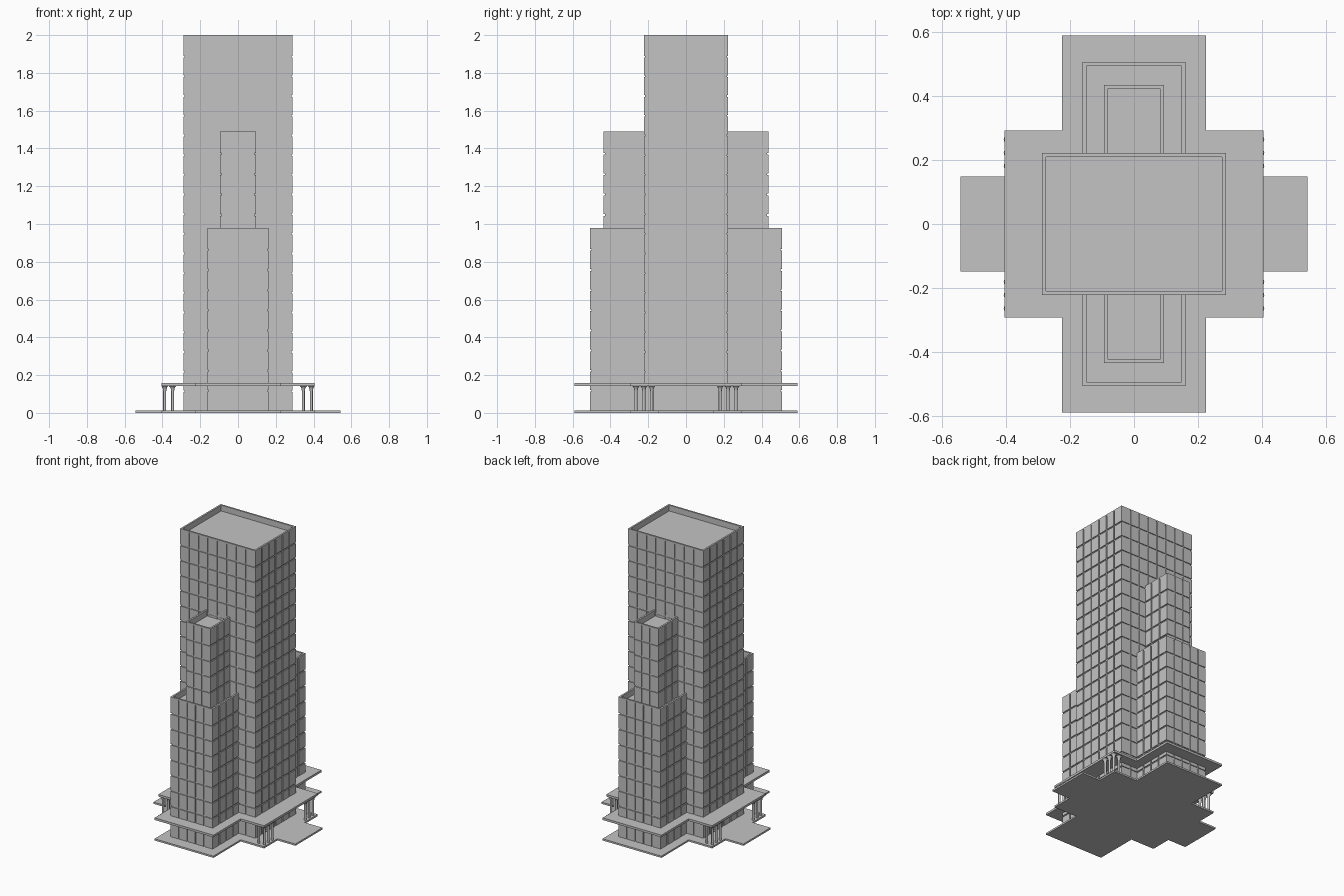
import bpy
import bmesh
import math
from mathutils import Matrix

GAP, DEPTH, RIM, SUNK = 0.009, 0.006, 0.012, 0.04

old = bpy.data.objects.get("Cube")
if old:
    bpy.data.objects.remove(old, do_unlink=True)

grey = bpy.data.materials.new("concrete grey")
grey.use_nodes = True
COLOUR = (0.55, 0.55, 0.55, 1)
grey.diffuse_color = COLOUR
grey.node_tree.nodes["Principled BSDF"].inputs["Base Color"].default_value = COLOUR


def finish(bm, name):
    bmesh.ops.recalc_face_normals(bm, faces=bm.faces)
    mesh = bpy.data.meshes.new(name)
    bm.to_mesh(mesh)
    bm.free()
    mesh.materials.append(grey)
    obj = bpy.data.objects.new(name, mesh)
    bpy.context.collection.objects.link(obj)
    return obj


def add_box(bm, x0, x1, y0, y1, z0, z1):
    centre = Matrix.Translation(((x0 + x1) / 2, (y0 + y1) / 2, (z0 + z1) / 2))
    size = Matrix.Diagonal((x1 - x0, y1 - y0, z1 - z0, 1))
    bmesh.ops.create_cube(bm, size=1, matrix=centre @ size)


def spans(a, b, count):
    """Split a..b into equal strips with grooves between them."""
    step = (b - a) / count
    for i in range(count):
        lo = a + i * step + (GAP / 2 if i else 0)
        hi = a + (i + 1) * step - (GAP / 2 if i < count - 1 else 0)
        yield lo, hi


def add_ring(bm, x0, x1, y0, y1, z0, z1, t):
    add_box(bm, x0, x1, y0, y0 + t, z0, z1)
    add_box(bm, x0, x1, y1 - t, y1, z0, z1)
    add_box(bm, x0, x0 + t, y0 + t, y1 - t, z0, z1)
    add_box(bm, x1 - t, x1, y0 + t, y1 - t, z0, z1)


def panelled_block(name, x0, x1, y0, y1, z0, z1, cols_x, cols_y, rows, faces="fb"):
    bm = bmesh.new()
    d = DEPTH
    # Core, parapet wall and coping
    add_box(bm, x0 + d, x1 - d, y0 + d, y1 - d, z0, z1 - SUNK)
    add_ring(bm, x0 + d, x1 - d, y0 + d, y1 - d, z1 - SUNK, z1 - 0.01, RIM - d)
    add_ring(bm, x0, x1, y0, y1, z1 - 0.01, z1, RIM)
    # Raised facade panels
    for lo, hi in spans(z0, z1 - 0.01, rows):
        for a, b in spans(x0, x1, cols_x):
            if "f" in faces:
                add_box(bm, a, b, y0, y0 + d, lo, hi)
            if "b" in faces:
                add_box(bm, a, b, y1 - d, y1, lo, hi)
        for a, b in spans(y0, y1, cols_y):
            add_box(bm, x0, x0 + d, a, b, lo, hi)
            add_box(bm, x1 - d, x1, a, b, lo, hi)
    return finish(bm, name)


def stepped_slab(name, half_sizes, z0, z1):
    """Plate with a stepped cross outline, widest rectangle first."""
    corner = []
    for i, (x, y) in enumerate(half_sizes):
        corner.append((x, y))
        if i + 1 < len(half_sizes):
            corner.append((half_sizes[i + 1][0], y))
    outline = corner + [(-x, y) for x, y in reversed(corner)]
    outline += [(-x, -y) for x, y in corner] + [(x, -y) for x, y in reversed(corner)]
    bm = bmesh.new()
    face = bm.faces.new([bm.verts.new((x, y, z0)) for x, y in outline])
    top = bmesh.ops.extrude_face_region(bm, geom=[face])
    verts = [v for v in top["geom"] if isinstance(v, bmesh.types.BMVert)]
    bmesh.ops.translate(bm, verts=verts, vec=(0, 0, z1 - z0))
    return finish(bm, name)


def column(name, x, y):
    """Round shaft flaring out into the canopy."""
    profile = [(0.008, 0.01), (0.008, 0.115), (0.01, 0.128), (0.014, 0.137), (0.02, 0.143)]
    bm = bmesh.new()
    rings = []
    for r, z in profile:
        angles = [math.tau * i / 12 for i in range(12)]
        rings.append([bm.verts.new((x + r * math.cos(a), y + r * math.sin(a), z)) for a in angles])
    for low, high in zip(rings, rings[1:]):
        for i in range(12):
            j = (i + 1) % 12
            bm.faces.new((low[i], low[j], high[j], high[i]))
    bm.faces.new(rings[0])
    bm.faces.new(rings[-1])
    for f in bm.faces:
        f.smooth = len(f.verts) == 4
    return finish(bm, name)


# Ground slab and canopy
stepped_slab("ground_slab", [(0.543, 0.148), (0.405, 0.293), (0.225, 0.59)], 0, 0.012)
stepped_slab("canopy", [(0.405, 0.293), (0.225, 0.59)], 0.142, 0.157)

# Main tower
panelled_block("main_tower", -0.288, 0.288, -0.222, 0.222, 0.01, 2.0, 8, 6, 19)

# Stepped wings at front and back
for side, s, face in (("front", -1, "f"), ("back", 1, "b")):
    for level, half_w, reach, z0, z1, cx, cy, rows in (
            ("lower", 0.161, 0.507, 0.01, 0.98, 5, 4, 9),
            ("upper", 0.094, 0.436, 0.94, 1.49, 3, 3, 5)):
        y0, y1 = sorted((s * 0.208, s * reach))
        panelled_block(f"{side}_{level}_wing", -half_w, half_w, y0, y1, z0, z1, cx, cy, rows, face)

# Corner columns under the canopy
for sx, x_name in ((-1, "right"), (1, "left")):
    for sy, y_name in ((-1, "front"), (1, "back")):
        for i, (x, y) in enumerate(((0.388, 0.265), (0.388, 0.223), (0.388, 0.181), (0.346, 0.265))):
            column(f"{y_name}_{x_name}_column_{i + 1}", sx * x, sy * y)
